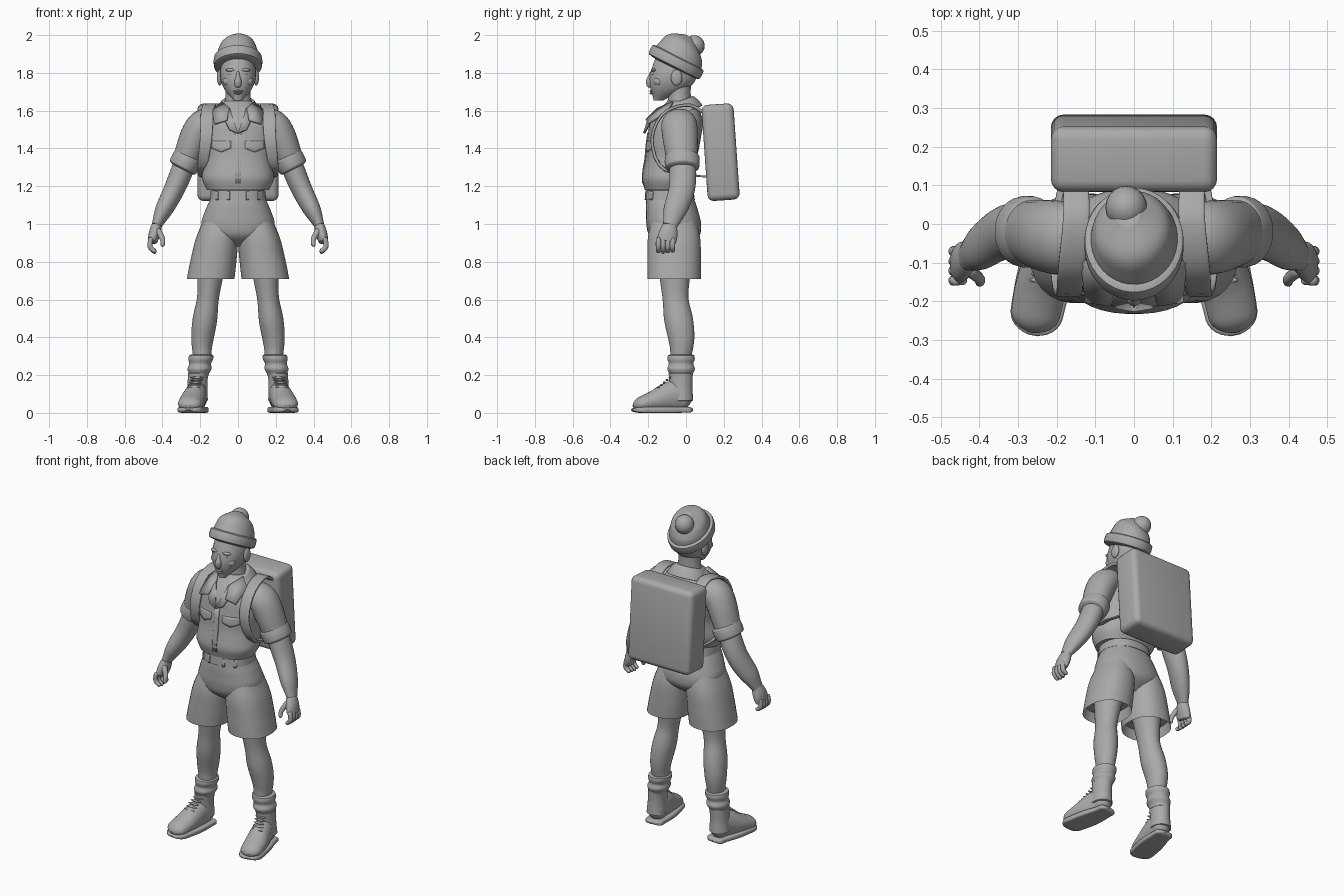
import bpy
import bmesh
from math import cos, sin, pi, sqrt, radians, copysign
from mathutils import Vector

default_cube = bpy.data.objects.get("Cube")
if default_cube:
    bpy.data.objects.remove(default_cube, do_unlink=True)

GREY = (0.4, 0.4, 0.4, 1)
clay = bpy.data.materials.new("plain grey")
clay.use_nodes = True
clay.diffuse_color = GREY
clay.node_tree.nodes["Principled BSDF"].inputs["Base Color"].default_value = GREY

UP = Vector((0, 0, 1))
RIGHTWARD = Vector((1, 0, 0))


def finish(name, bm, pair=False):
    """Turn a bmesh into a smooth object, optionally mirrored across x."""
    bmesh.ops.recalc_face_normals(bm, faces=bm.faces)
    mesh = bpy.data.meshes.new(name)
    bm.to_mesh(mesh)
    bm.free()
    mesh.materials.append(clay)
    obj = bpy.data.objects.new(name, mesh)
    bpy.context.collection.objects.link(obj)
    bpy.ops.object.select_all(action="DESELECT")
    obj.select_set(True)
    bpy.context.view_layer.objects.active = obj
    bpy.ops.object.shade_smooth_by_angle(angle=radians(40))
    if pair:
        obj.modifiers.new("mirror", "MIRROR")
    return obj


def sample(keys, t):
    """Smooth curve through evenly timed keys, for t from start to end."""
    i = min(int(t * (len(keys) - 1)), len(keys) - 2)
    f = t * (len(keys) - 1) - i
    b, c = keys[i], keys[i + 1]
    a = keys[i - 1] if i else b * 2 - c
    d = keys[i + 2] if i + 2 < len(keys) else c * 2 - b
    return (b + (c - a) * (f / 2) + (a * 2 - b * 5 + c * 4 - d) * (f * f / 2)
            + (b * 3 - a - c * 3 + d) * (f ** 3 / 2))


def tube(name, path, widths, depth=(1, 1), pair=False, axis=None,
         power=2, sides=28, blunt=0, hollow=False):
    """Sweep an oval along a path; blunt is the share rounded off at each end."""
    path = [Vector(p) for p in path]
    steps = 32
    times = [(1 - cos(pi * i / steps)) / 2 for i in range(steps + 1)]
    centres = [sample(path, t) for t in times]
    bm = bmesh.new()
    loops = []
    for i, t in enumerate(times):
        along = axis or centres[min(i + 1, steps)] - centres[max(i - 1, 0)]
        v = along.cross(RIGHTWARD).normalized()
        u = v.cross(along).normalized()
        near_end = min(t, 1 - t)
        rounding = 1
        if near_end < blunt:
            rounding = max(0.2, sqrt(1 - (1 - near_end / blunt) ** 2))
        width = sample(widths, t) * rounding
        height = width * sample(depth, t)
        loop = []
        for k in range(sides):
            angle = 2 * pi * (k + 0.5) / sides
            ca, sa = cos(angle), sin(angle)
            loop.append(bm.verts.new(
                centres[i] + u * copysign(abs(ca) ** (2 / power), ca) * width
                + v * copysign(abs(sa) ** (2 / power), sa) * height))
        loops.append(loop)
    for low, high in zip(loops, loops[1:]):
        for k in range(sides):
            n = (k + 1) % sides
            bm.faces.new((low[k], low[n], high[n], high[k]))
    bm.faces.new(loops[0])
    end = bm.faces.new(loops[-1])
    if hollow:
        bmesh.ops.recalc_face_normals(bm, faces=bm.faces)
        bmesh.ops.inset_individual(bm, faces=[end], thickness=0.012)
        bmesh.ops.translate(bm, verts=end.verts, vec=UP * 0.06)
    return finish(name, bm, pair)


def ball(name, place, size, pair=False):
    bm = bmesh.new()
    bmesh.ops.create_uvsphere(bm, u_segments=20, v_segments=12, radius=1)
    bmesh.ops.scale(bm, vec=size, verts=bm.verts)
    bmesh.ops.translate(bm, vec=place, verts=bm.verts)
    return finish(name, bm, pair)


def thicken(obj, amount):
    solid = obj.modifiers.new("thickness", "SOLIDIFY")
    solid.thickness = amount
    solid.offset = 0


def flap(name, corners):
    """Free-standing pair of cloth pieces."""
    bm = bmesh.new()
    bm.faces.new([bm.verts.new(p) for p in corners])
    thicken(finish(name, bm, True), 0.012)


def patch(name, target, x, z, width, height, point=0):
    """Pair of front patches pressed onto a target; point drops the lower middle."""
    bm = bmesh.new()
    bmesh.ops.create_grid(bm, x_segments=8, y_segments=4, size=0.5)
    for vert in bm.verts:
        across, up = vert.co.x, vert.co.y
        drop = point * (0.5 - up) * (1 - 2 * abs(across))
        vert.co = (x + across * width, -0.4, z + up * height - drop)
    obj = finish(name, bm, True)
    wrap = obj.modifiers.new("press on", "SHRINKWRAP")
    wrap.target = target
    wrap.wrap_method = "PROJECT"
    wrap.use_project_y = True
    wrap.use_positive_direction = True
    wrap.use_negative_direction = False
    thicken(obj, 0.009)


# Shirt body, bloused over the waistband, with short rolled sleeves
shirt = tube("shirt", [(0, -.1, 1.18), (0, -.07, 1.41), (0, -.03, 1.65)],
             [.165, .19, .185, .18, .19, .193, .185, .14, .075],
             depth=[.72, .76, .74, .9], axis=UP, power=2.3, sides=40)
tube("sleeves", [(.1, -.04, 1.55), (.2, -.035, 1.51), (.28, -.02, 1.33)],
     [.05, .078, .08, .07], depth=[1.2, 1.15], pair=True)
tube("sleeve_cuffs", [(.255, -.02, 1.37), (.3, -.02, 1.285)],
     [.078, .081, .076], depth=[1.15, 1.15], pair=True, blunt=.2)

# Collar, front opening, button strip and pocket flaps
tube("collar_band", [(0, -.015, 1.585), (0, -.04, 1.65)],
     [.125, .11, .086], depth=[.9, .96], blunt=.05)
flap("collar_points", [(.085, -.07, 1.645), (.135, -.1, 1.6),
                       (.125, -.2, 1.53), (.06, -.21, 1.55), (.045, -.15, 1.61)])
flap("lapels", [(.045, -.15, 1.61), (.07, -.2, 1.55),
                (.045, -.215, 1.5), (0, -.222, 1.48)])
patch("button_strip", shirt, x=.008, z=1.35, width=.016, height=.27)
patch("pocket_flaps", shirt, x=.088, z=1.42, width=.1, height=.04, point=.02)

# Shorts: seat, flared legs with hollow hems, waistband and loops
tube("shorts_seat", [(0, -.06, .88), (0, -.065, 1), (0, -.085, 1.14)],
     [.07, .165, .194, .175, .143], depth=[.9, .75, .87], axis=UP,
     power=2.3, sides=36)
tube("shorts_legs", [(.095, -.065, 1.03), (.12, -.063, .87), (.145, -.063, .71)],
     [.085, .112, .122, .127], depth=[1.35, 1.2, 1.12], pair=True, axis=UP,
     power=2.3, hollow=True)
waistband = tube("waistband", [(0, -.085, 1.125), (0, -.087, 1.18)],
                 [.151, .144], depth=[.88, .88], axis=UP, power=2.3,
                 sides=36, blunt=.03)
for i, x in enumerate([.05, .11]):
    patch(f"belt_loops_{i + 1}", waistband, x, z=1.15, width=.014, height=.045)

# Arms, palms, curled fingers and thumbs
tube("arms", [(.25, -.02, 1.4), (.33, -.02, 1.2), (.4, -.063, 1.06), (.432, -.085, .99)],
     [.055, .059, .054, .047, .035, .026], depth=[1.15, 1.3, 1.45], pair=True)
tube("palms", [(.428, -.083, 1), (.455, -.105, .9)],
     [.026, .031, .024], depth=[1.4, 1.6, 2.1], pair=True, blunt=.1)
for i in range(4):
    y = -.146 + i * .025
    tip = .845 + .004 * abs(i - 1)
    tube(f"fingers_{i + 1}", [(.46, y, .93), (.465, y, .88), (.435, y, tip)],
         [.014, .014, .011], pair=True, sides=12, blunt=.12)
tube("thumbs", [(.43, -.115, .975), (.4, -.142, .92), (.4, -.154, .88)],
     [.018, .014, .011], pair=True, sides=12, blunt=.15)

# Legs, slouched socks and boots
tube("legs", [(.14, -.06, .8), (.16, -.055, .6), (.188, -.025, .4), (.19, -.028, .28)],
     [.078, .066, .058, .065, .06, .052, .047], depth=[1.2, 1.15], pair=True)
tube("socks", [(.194, -.026, .312), (.21, -.026, .18)],
     [.064, .066, .058, .064, .053, .05], depth=[1.08, 1.2], pair=True,
     axis=UP, blunt=.06)
tube("boot_shafts", [(.212, -.028, .215), (.217, -.025, .06)],
     [.054, .053, .058], depth=[1.2, 1.1], pair=True, axis=UP, blunt=.04)
tube("boot_feet", [(.21, .03, .07), (.22, -.06, .09), (.243, -.17, .062), (.263, -.28, .035)],
     [.048, .056, .066, .06], depth=[1.25, 1.45, .85, .55], pair=True, blunt=.14)
tube("boot_soles", [(.208, .036, .016), (.22, -.07, .016), (.263, -.288, .016)],
     [.054, .058, .071, .066], depth=[.28, .23], pair=True, power=5, blunt=.12)
for i in range(5):
    ball(f"laces_{i + 1}", (.234 - i * .0045, -.145 + i * .015, .135 + i * .013),
         (.036, .008, .006), True)

# Neck, head and facial features
tube("neck", [(0, -.03, 1.58), (0, -.04, 1.75)], [.085, .067, .066],
     depth=[.85, 1], axis=UP)
tube("head", [(0, -.148, 1.653), (0, -.088, 1.72), (0, -.064, 1.8), (0, -.055, 1.92)],
     [.022, .076, .095, .07], depth=[1.1, 1.34, 1.31, 1.3], axis=UP,
     power=2.2, sides=36)
tube("nose", [(0, -.178, 1.81), (0, -.19, 1.77), (0, -.193, 1.722)],
     [.009, .011, .019, .015], depth=[1.3, 1.2, .9], axis=UP, sides=16, blunt=.1)
for name, z, width in [("upper_lip", 1.703, .026), ("lower_lip", 1.692, .021)]:
    ball(name, (0, -.183, z), (width, .01, .006))
ball("eyes", (.035, -.171, 1.795), (.017, .012, .008), True)
ball("brows", (.037, -.17, 1.815), (.03, .016, .009), True)
ball("cheeks", (.05, -.145, 1.755), (.03, .028, .026), True)
ball("ears", (.097, -.05, 1.775), (.014, .03, .042), True)

# Knitted cap: turned-up brim tilted back, crown and bobble
tilt = Vector((0, .45, .89))
brim_centre = Vector((0, -.053, 1.856))
tube("cap_brim", [brim_centre - tilt * .038, brim_centre + tilt * .04],
     [.125, .129, .126], depth=[1.19, 1.19], axis=tilt, sides=40, blunt=.2)
tube("cap_crown", [brim_centre + tilt * .02, (-.005, -.018, 1.93), (-.015, .02, 1.985)],
     [.114, .106, .088, .03], depth=[1.2, 1.1], sides=36)
ball("cap_bobble", (-.02, .043, 1.943), (.054, .056, .056))

# Backpack: rounded box leaning against the back
bm = bmesh.new()
bmesh.ops.create_cube(bm, size=1)
bmesh.ops.scale(bm, vec=(.43, .17, .51), verts=bm.verts)
bmesh.ops.bevel(bm, geom=bm.edges[:], offset=.033, segments=4,
                profile=.5, affect="EDGES")
backpack = finish("backpack", bm)
backpack.location = (0, .183, 1.38)
backpack.rotation_euler.x = radians(4)

# Straps run over the shoulders and back under the arms
tube("shoulder_straps", [(.15, .11, 1.58), (.15, .01, 1.63), (.163, -.12, 1.585),
                         (.17, -.18, 1.45), (.19, -.13, 1.3), (.2, .02, 1.26),
                         (.18, .13, 1.25)],
     [.033, .034, .034, .032, .025, .01, .01], depth=[.27, .27, .6],
     pair=True, power=5, sides=20)
